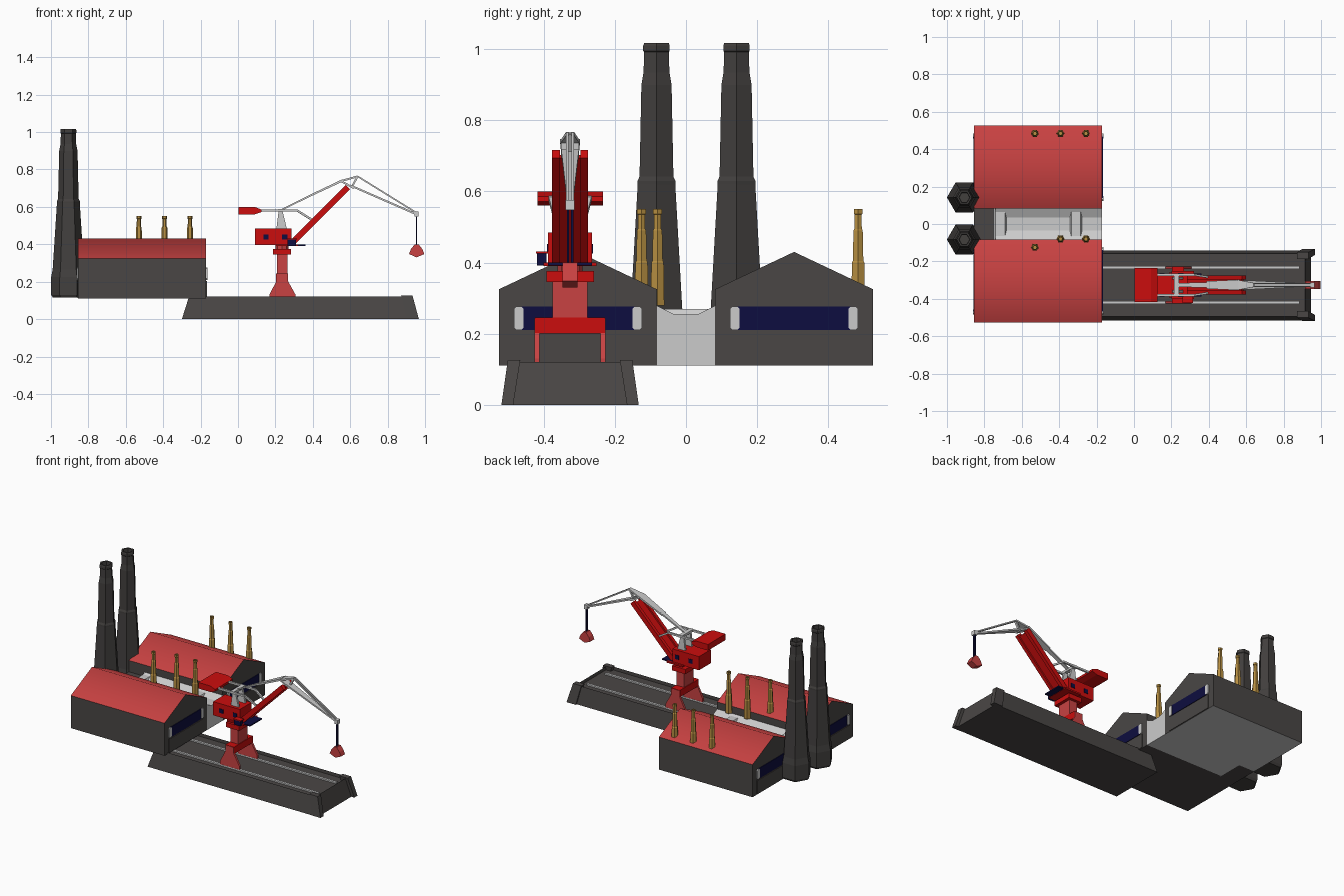
import bpy, bmesh, math
from mathutils import Vector, Matrix

if "Cube" in bpy.data.objects:
    bpy.data.objects.remove(bpy.data.objects["Cube"])


def mat(name, r, g, b):
    m = bpy.data.materials.new(name)
    m.diffuse_color = (r, g, b, 1)
    m.use_nodes = True
    m.node_tree.nodes["Principled BSDF"].inputs["Base Color"].default_value = m.diffuse_color
    return m


DARK = mat("dark grey", 0.068, 0.062, 0.060)
SOOT = mat("soot grey", 0.054, 0.050, 0.048)
BRICK = mat("faded red", 0.58, 0.054, 0.054)
RED = mat("bright red", 0.60, 0.004, 0.004)
GREY = mat("light grey", 0.60, 0.60, 0.60)
GOLD = mat("brass", 0.48, 0.28, 0.055)
NAVY = mat("navy", 0.004, 0.004, 0.05)


def finish(name, bm, *mats):
    bmesh.ops.recalc_face_normals(bm, faces=bm.faces)
    me = bpy.data.meshes.new(name)
    bm.to_mesh(me)
    bm.free()
    for m in mats:
        me.materials.append(m)
    ob = bpy.data.objects.new(name, me)
    bpy.context.collection.objects.link(ob)
    return ob


def loft(bm, rings):
    """Skin a stack of rings and cap both ends; returns the last cap."""
    vs = [[bm.verts.new(p) for p in r] for r in rings]
    n = len(vs[0])
    for a, b in zip(vs, vs[1:]):
        for i in range(n):
            bm.faces.new((a[i], a[(i + 1) % n], b[(i + 1) % n], b[i]))
    bm.faces.new(vs[0])
    return bm.faces.new(vs[-1])


def rect(x0, x1, y0, y1, z):
    return [(x0, y0, z), (x1, y0, z), (x1, y1, z), (x0, y1, z)]


def box(name, x0, x1, y0, y1, z0, z1, m):
    bm = bmesh.new()
    loft(bm, [rect(x0, x1, y0, y1, z0), rect(x0, x1, y0, y1, z1)])
    return finish(name, bm, m)


def side_prism(name, pts, y0, y1, m):
    """Extrude an x-z outline along y."""
    bm = bmesh.new()
    loft(bm, [[(x, y, z) for x, z in pts] for y in (y0, y1)])
    return finish(name, bm, m)


def end_prism(name, pts, x0, x1, m):
    """Extrude a y-z outline along x."""
    bm = bmesh.new()
    loft(bm, [[(x, y, z) for y, z in pts] for x in (x0, x1)])
    return finish(name, bm, m)


def beam(name, p, q, m, w0, h0, w1=None, h1=None):
    """Tapered bar between two points; w is across y where possible."""
    p, q = Vector(p), Vector(q)
    d = (q - p).normalized()
    side = Vector((0, 0, 1)).cross(d)
    side = side.normalized() if side.length > 0.01 else Vector((0, 1, 0))
    up = d.cross(side)
    rings = []
    for c, w, h in ((p, w0, h0), (q, w1 or w0, h1 or h0)):
        rings.append([c + side * sx * w / 2 + up * sz * h / 2
                      for sx, sz in ((-1, -1), (1, -1), (1, 1), (-1, 1))])
    bm = bmesh.new()
    loft(bm, rings)
    return finish(name, bm, m)


def stack(name, x, y, profile, m, n=6):
    """Faceted turned shape from (radius, z) pairs."""
    bm = bmesh.new()
    loft(bm, [[(x + r * math.cos(math.tau * i / n), y + r * math.sin(math.tau * i / n), z)
               for i in range(n)] for r, z in profile])
    return finish(name, bm, m)


# Factory halls: dark walls, smooth red roof
X0, X1 = -0.855, -0.17
for side, yc in (("south", -0.304), ("north", 0.304)):
    w = 0.222
    hall = end_prism(side + "_hall", [(yc - w, 0.11), (yc + w, 0.11), (yc + w, 0.325),
                                      (yc, 0.43), (yc - w, 0.325)], X0, X1, DARK)
    hall.data.materials.append(BRICK)
    hall.data.materials.append(GREY)
    for f in hall.data.polygons:
        if f.normal.z > 0.3:
            f.material_index = 1
        elif f.normal.z < -0.5 and side == "north":
            f.material_index = 2
    bpy.context.view_layer.objects.active = hall
    hall.select_set(True)
    bpy.ops.object.shade_smooth_by_angle(angle=math.radians(58))
    hall.select_set(False)
    # Gable windows, window posts and lower panel at both ends
    for end, x, s in (("front", X1, 1), ("rear", X0, -1)):
        a, b = sorted((x - s * 0.002, x + s * 0.004))
        box(f"{side}_{end}_window", a, b, yc - 0.165, yc + 0.165, 0.21, 0.277, NAVY)
        box(f"{side}_{end}_panel", a, b, yc - 0.178, yc + 0.178, 0.113, 0.203, DARK)
        a, b = sorted((x - s * 0.002, x + s * 0.007))
        for k in (-1, 1):
            yo, yi = yc + k * 0.18, yc + k * 0.153
            end_prism(f"{side}_{end}_window_post",
                      [(yo, 0.217), (yo, 0.27), (yo - k * 0.007, 0.277), (yi + k * 0.007, 0.277),
                       (yi, 0.27), (yi, 0.217), (yi + k * 0.007, 0.21), (yo - k * 0.007, 0.21)],
                      a, b, GREY)

# Connecting block between the halls, with cross beams
box("connector", -0.74, X1, -0.085, 0.085, 0.11, 0.255, GREY)
box("connector_rear", X0, -0.74, -0.085, 0.085, 0.11, 0.25, DARK)
for x in (-0.715, -0.31):
    side_prism("connector_beam", [(x - 0.035, 0.25), (x + 0.035, 0.25), (x + 0.025, 0.27),
                                  (x - 0.025, 0.27)], -0.085, 0.085, GREY)
for k in (-1, 1):
    end_prism("connector_fillet", [(k * 0.085, 0.25), (k * 0.085, 0.28), (k * 0.035, 0.255),
                                   (k * 0.035, 0.25)], -0.74, X1, GREY)

# Tall chimneys with a hollow top
for y in (-0.083, 0.142):
    stack("chimney", -0.907, y,
          [(0.083, 0.115), (0.093, 0.13), (0.092, 0.225), (0.084, 0.265), (0.061, 0.62),
           (0.061, 0.63), (0.055, 0.642), (0.049, 0.90), (0.042, 0.935), (0.040, 0.992),
           (0.043, 0.995), (0.043, 1.01), (0.040, 1.017), (0.030, 1.017), (0.028, 0.96)], SOOT)

# Brass vent pipes on the roofs
for i, x in enumerate((-0.53, -0.393, -0.257)):
    for y in (-0.125 if i == 0 else -0.08, 0.484):
        stack("vent_pipe", x, y,
              [(0.022, 0.28), (0.020, 0.40), (0.017, 0.405), (0.015, 0.49), (0.012, 0.495),
               (0.011, 0.535), (0.014, 0.537), (0.014, 0.55), (0.009, 0.55), (0.009, 0.52)], GOLD)

# Dock with sunken deck
bm = bmesh.new()
top = loft(bm, [rect(-0.30, 0.945, -0.517, -0.143, 0), rect(-0.262, 0.915, -0.495, -0.157, 0.12)])
bmesh.ops.inset_region(bm, faces=[top], thickness=0.028)
r = bmesh.ops.extrude_discrete_faces(bm, faces=[top])
bmesh.ops.translate(bm, verts=r["faces"][0].verts, vec=(0, 0, -0.022))
finish("dock", bm, DARK)
YC = -0.326
for k in (-1, 1):
    # Corner buttresses and rails
    bm = bmesh.new()
    e = [sorted((YC + k * a, YC + k * b)) for a, b in ((0.16, 0.193), (0.14, 0.175))]
    loft(bm, [rect(0.90, 0.967, *e[0], 0), rect(0.872, 0.933, *e[1], 0.126)])
    finish("dock_buttress", bm, DARK)
    y = YC + k * 0.093
    box("dock_rail", -0.23, 0.885, y - 0.008, y + 0.008, 0.095, 0.107, GREY)
    # Crane portal legs
    side_prism("crane_leg", [(0.168, 0.10), (0.308, 0.10), (0.308, 0.13), (0.266, 0.205),
                             (0.266, 0.243), (0.206, 0.243), (0.206, 0.205), (0.168, 0.13)],
               y - 0.007, y + 0.007, BRICK)

# Crane tower
box("portal_beam", 0.204, 0.268, YC - 0.098, YC + 0.098, 0.20, 0.245, RED)
box("crane_column", 0.208, 0.264, YC - 0.049, YC + 0.049, 0.245, 0.36, BRICK)
box("crane_collar", 0.186, 0.284, YC - 0.067, YC + 0.067, 0.345, 0.376, RED)
stack("slew_ring", 0.235, YC, [(0.035, 0.37), (0.035, 0.40)], BRICK, 8)
box("machine_house", 0.09, 0.285, YC - 0.062, YC + 0.062, 0.395, 0.485, RED)
box("house_deck", 0.20, 0.32, YC - 0.075, YC + 0.075, 0.39, 0.40, RED)
for k in (-1, 1):
    y = YC + k * 0.062
    for x in (0.15, 0.25):
        box("house_window", x - 0.014, x + 0.014, y - 0.003, y + 0.003, 0.425, 0.452, NAVY)
box("house_walkway", 0.27, 0.36, YC - 0.062, YC + 0.062, 0.392, 0.40, NAVY)
box("operator_cab", 0.265, 0.31, YC - 0.093, YC - 0.066, 0.392, 0.425, NAVY)
box("operator_cab_roof", 0.26, 0.315, YC - 0.096, YC - 0.062, 0.425, 0.431, RED)

# Counterweight and its rocker arms
side_prism("counterweight", [(0.003, 0.56), (0.09, 0.56), (0.125, 0.572), (0.125, 0.586),
                             (0.09, 0.60), (0.003, 0.60)], YC - 0.092, YC + 0.092, RED)
for k in (-1, 1):
    y = YC + k * 0.055
    beam("rocker_arm", (0.10, y, 0.58), (0.32, y, 0.58), GREY, 0.012, 0.012)
    beam("rocker_link", (0.317, y, 0.58), (0.41, YC + k * 0.04, 0.522), GREY, 0.011, 0.011)
    # A-frame on the house roof
    y = YC + k * 0.035
    side_prism("a_frame", [(0.205, 0.48), (0.262, 0.48), (0.236, 0.585), (0.218, 0.585)],
               y - 0.007, y + 0.007, GREY)
    # Boom side girders
    y = YC + k * 0.04
    beam("boom_girder", (0.285, y, 0.402), (0.588, y, 0.706), RED, 0.022, 0.032)
    # Jib chords
    beam("jib_top_chord", (0.64, YC + k * 0.008, 0.763), (0.955, YC + k * 0.008, 0.568),
         GREY, 0.007, 0.008)
box("a_frame_head", 0.215, 0.24, YC - 0.06, YC + 0.06, 0.572, 0.588, GREY)
beam("boom_web", (0.285, YC, 0.402), (0.58, YC, 0.698), RED, 0.07, 0.012)

# Tie plate, jib and tip
beam("tie_bar", (0.23, YC, 0.583), (0.41, YC, 0.672), GREY, 0.02, 0.008, 0.03, 0.01)
beam("tie_plate", (0.39, YC, 0.662), (0.56, YC, 0.742), GREY, 0.04, 0.01, 0.056, 0.012)
beam("jib_heel", (0.55, YC, 0.738), (0.64, YC, 0.763), GREY, 0.056, 0.01, 0.022, 0.01)
beam("jib_lower_chord", (0.55, YC, 0.738), (0.62, YC, 0.70), GREY, 0.05, 0.01)
beam("jib_plate", (0.60, YC, 0.715), (0.955, YC, 0.56), GREY, 0.05, 0.01, 0.014, 0.01)
beam("jib_strut", (0.61, YC, 0.71), (0.64, YC, 0.763), GREY, 0.014, 0.01)
box("jib_tip", 0.944, 0.966, YC - 0.013, YC + 0.013, 0.548, 0.576, GREY)

# Hoist cables and grab
for k in (-1, 1):
    y = YC + k * 0.006
    box("hoist_cable", 0.952, 0.958, y - 0.003, y + 0.003, 0.39, 0.55, NAVY)
side_prism("grab", [(0.945, 0.40), (0.965, 0.40), (0.985, 0.375), (0.996, 0.348), (0.955, 0.33),
                    (0.914, 0.348), (0.925, 0.375)], YC - 0.021, YC + 0.021, BRICK)
